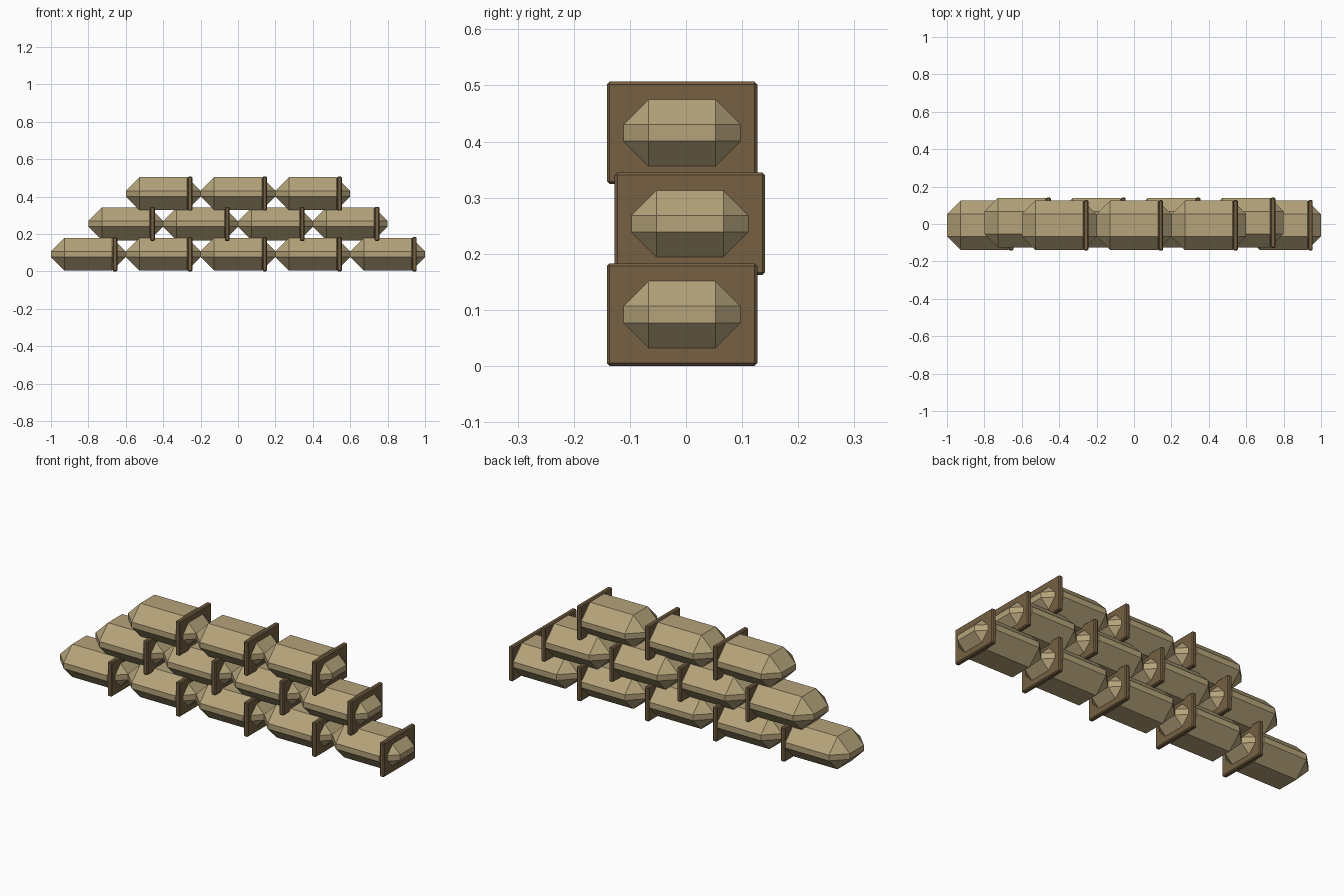
import bpy

cube = bpy.data.objects.get("Cube")
if cube:
    bpy.data.objects.remove(cube, do_unlink=True)


def make_material(name, colour):
    mat = bpy.data.materials.new(name)
    mat.use_nodes = True
    mat.diffuse_color = colour
    mat.node_tree.nodes["Principled BSDF"].inputs["Base Color"].default_value = colour
    return mat


def bevelled_box(name, centre, size, chamfer, mat):
    """Flat-shaded box with a single chamfer along every edge."""
    bpy.ops.mesh.primitive_cube_add(size=1, location=centre)
    obj = bpy.context.object
    obj.name = name
    obj.data.name = name
    for v in obj.data.vertices:
        v.co = [c * s for c, s in zip(v.co, size)]
    bevel = obj.modifiers.new("chamfer", 'BEVEL')
    bevel.width = chamfer
    bevel.segments = 1
    bevel.limit_method = 'NONE'
    obj.data.materials.append(mat)
    return obj


burlap = make_material("tan burlap", (0.46, 0.365, 0.195, 1))
tie = make_material("brown tie", (0.18, 0.118, 0.057, 1))

BAG_LENGTH = 0.4
ROW_RISE = 0.162
BASE_Z = 0.0915

# Staggered rows of sacks, one fewer in each row going up
for row, count in enumerate((5, 4, 3)):
    y = 0.007 if row % 2 else -0.007
    z = BASE_Z + row * ROW_RISE
    for i in range(count):
        x = (i - (count - 1) / 2) * BAG_LENGTH
        tag = f"row{row + 1}_{i + 1}"
        # Sack body
        bevelled_box(f"sandbag_{tag}", (x, y, z),
                     (BAG_LENGTH, 0.264, 0.175), 0.0725, burlap)
        # Square collar tying the neck of the sack
        bevelled_box(f"bag_tie_{tag}", (x + 0.143, y, z),
                     (0.025, 0.268, 0.183), 0.005, tie)
